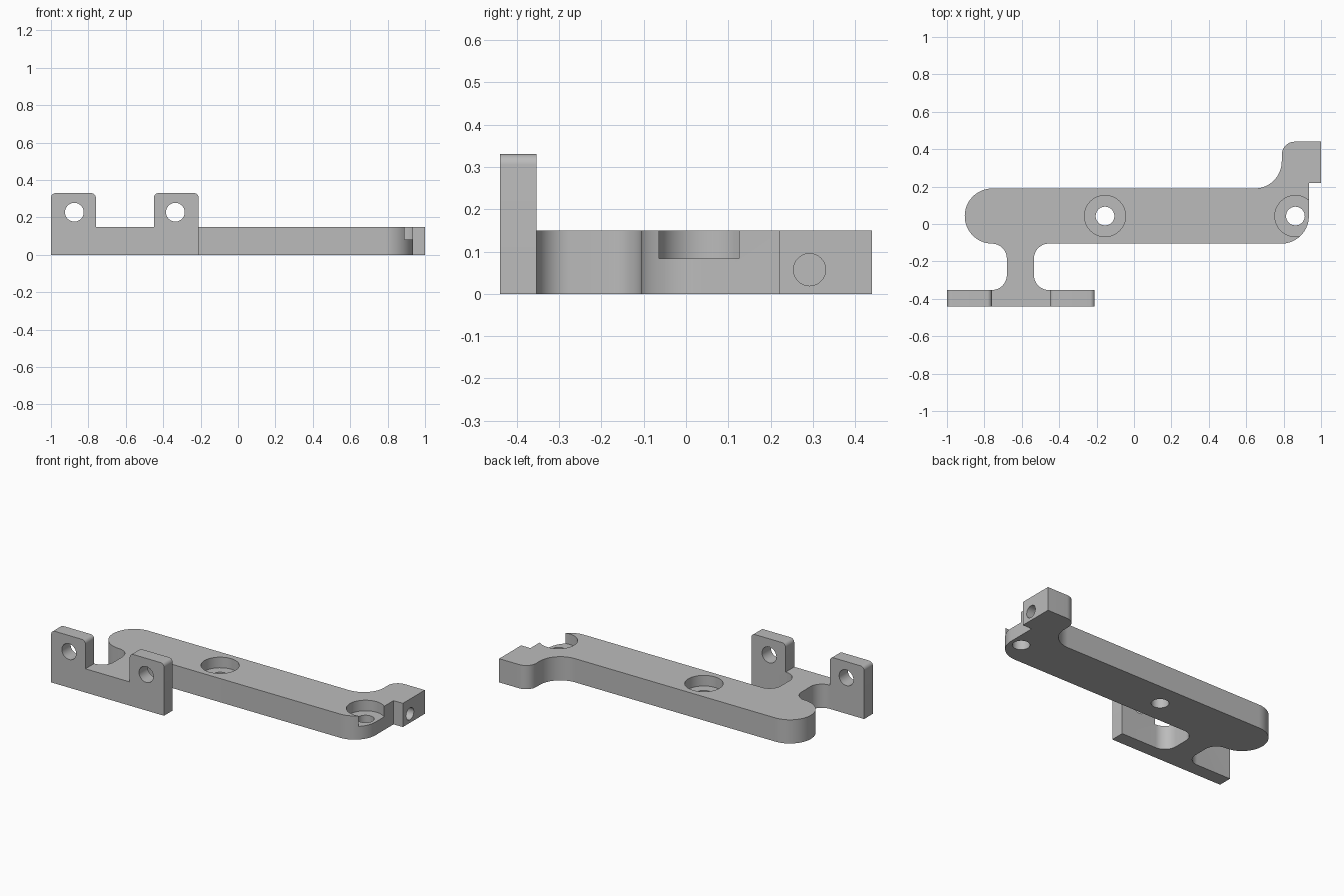
import bpy, bmesh
from math import radians, sin, cos
from mathutils import Matrix

cube = bpy.data.objects.get("Cube")
if cube:
    bpy.data.objects.remove(cube, do_unlink=True)

grey = bpy.data.materials.new("plain grey")
grey.use_nodes = True
colour = (0.5, 0.5, 0.5, 1)
grey.diffuse_color = colour
grey.node_tree.nodes["Principled BSDF"].inputs["Base Color"].default_value = colour

THICK = 0.15
MID_Y = 0.0425       # centre line of the bar
END_R = 0.1475       # bar end radius
BACK, FRONT = MID_Y + END_R, MID_Y - END_R
FOOT_BACK, FOOT_FRONT = -0.353, -0.44


def arc(cx, cy, r, start, end, steps=16):
    angles = [radians(start + (end - start) * i / steps) for i in range(steps + 1)]
    return [(cx + r * cos(a), cy + r * sin(a)) for a in angles]


def add_object(name, bm):
    bmesh.ops.recalc_face_normals(bm, faces=bm.faces)
    mesh = bpy.data.meshes.new(name)
    bm.to_mesh(mesh)
    bm.free()
    mesh.materials.append(grey)
    obj = bpy.data.objects.new(name, mesh)
    bpy.context.collection.objects.link(obj)
    return obj


def extrude(name, outline, to_3d, offset):
    bm = bmesh.new()
    face = bm.faces.new([bm.verts.new(to_3d(u, v)) for u, v in outline])
    new = bmesh.ops.extrude_face_region(bm, geom=[face])["geom"]
    moved = [g for g in new if isinstance(g, bmesh.types.BMVert)]
    bmesh.ops.translate(bm, verts=moved, vec=offset)
    return add_object(name, bm)


def cylinder(name, centre, r, length, axis="Z"):
    turn = {"Z": Matrix(), "X": Matrix.Rotation(radians(90), 4, "Y"),
            "Y": Matrix.Rotation(radians(90), 4, "X")}[axis]
    bm = bmesh.new()
    bmesh.ops.create_cone(bm, cap_ends=True, segments=48, radius1=r, radius2=r,
                          depth=length, matrix=Matrix.Translation(centre) @ turn)
    return add_object(name, bm)


def combine(target, tool, operation):
    mod = target.modifiers.new(tool.name, "BOOLEAN")
    mod.operation, mod.object, mod.solver = operation, tool, "EXACT"
    bpy.context.view_layer.objects.active = target
    bpy.ops.object.modifier_apply(modifier=mod.name)
    bpy.data.objects.remove(tool, do_unlink=True)


# Flat arm: rounded bar, hooked end block and necked stem, anticlockwise
outline = [(-0.76, FOOT_BACK - 0.04), (-0.455, FOOT_BACK - 0.04)]
outline += arc(-0.455, FOOT_BACK + 0.08, 0.08, 270, 180)
outline += arc(-0.455, FRONT - 0.08, 0.08, 180, 90)
outline += arc(0.935 - END_R, MID_Y, END_R, -90, 0, 24)
outline += [(0.935, 0.22), (1.0, 0.22), (1.0, 0.44)]
outline += arc(0.86, 0.37, 0.07, 90, 180)
outline += arc(0.645, BACK + 0.145, 0.145, 0, -90, 24)
outline += arc(-0.905 + END_R, MID_Y, END_R, 90, 268, 40)
outline += arc(-0.76, FRONT - 0.08, 0.08, 90, 0)
outline += arc(-0.76, FOOT_BACK + 0.08, 0.08, 0, -90)
bracket = extrude("bracket_arm", outline, lambda u, v: (u, v, 0), (0, 0, THICK))

# Upright foot with two rounded lugs
TOP, R = 0.33, 0.025
profile = [(-1, 0), (-0.21, 0)]
for right, left in ((-0.21, -0.45), (-0.76, -1)):
    if right != -0.21:
        profile.append((right, THICK))
    profile += arc(right - R, TOP - R, R, 0, 90, 8)
    profile += arc(left + R, TOP - R, R, 90, 180, 8)
    if left != -1:
        profile.append((left, THICK))
foot = extrude("lug_foot", profile, lambda u, v: (u, FOOT_FRONT, v),
               (0, FOOT_BACK - FOOT_FRONT, 0))
combine(bracket, foot, "UNION")

# Counterbored screw holes
for x in (-0.155, 0.863):
    combine(bracket, cylinder("counterbore", (x, MID_Y, 0.183), 0.11, 0.2), "DIFFERENCE")
    combine(bracket, cylinder("screw_hole", (x, MID_Y, 0.05), 0.05, 0.4), "DIFFERENCE")

# Pin holes through the lugs and a blind hole in the end block
for x in (-0.875, -0.335):
    combine(bracket, cylinder("lug_hole", (x, -0.4, 0.228), 0.05, 0.3, "Y"), "DIFFERENCE")
combine(bracket, cylinder("end_hole", (1.0, 0.292, 0.057), 0.038, 0.24, "X"), "DIFFERENCE")

bpy.ops.object.select_all(action="DESELECT")
bracket.select_set(True)
bpy.context.view_layer.objects.active = bracket
bpy.ops.object.shade_smooth_by_angle(angle=radians(30))
